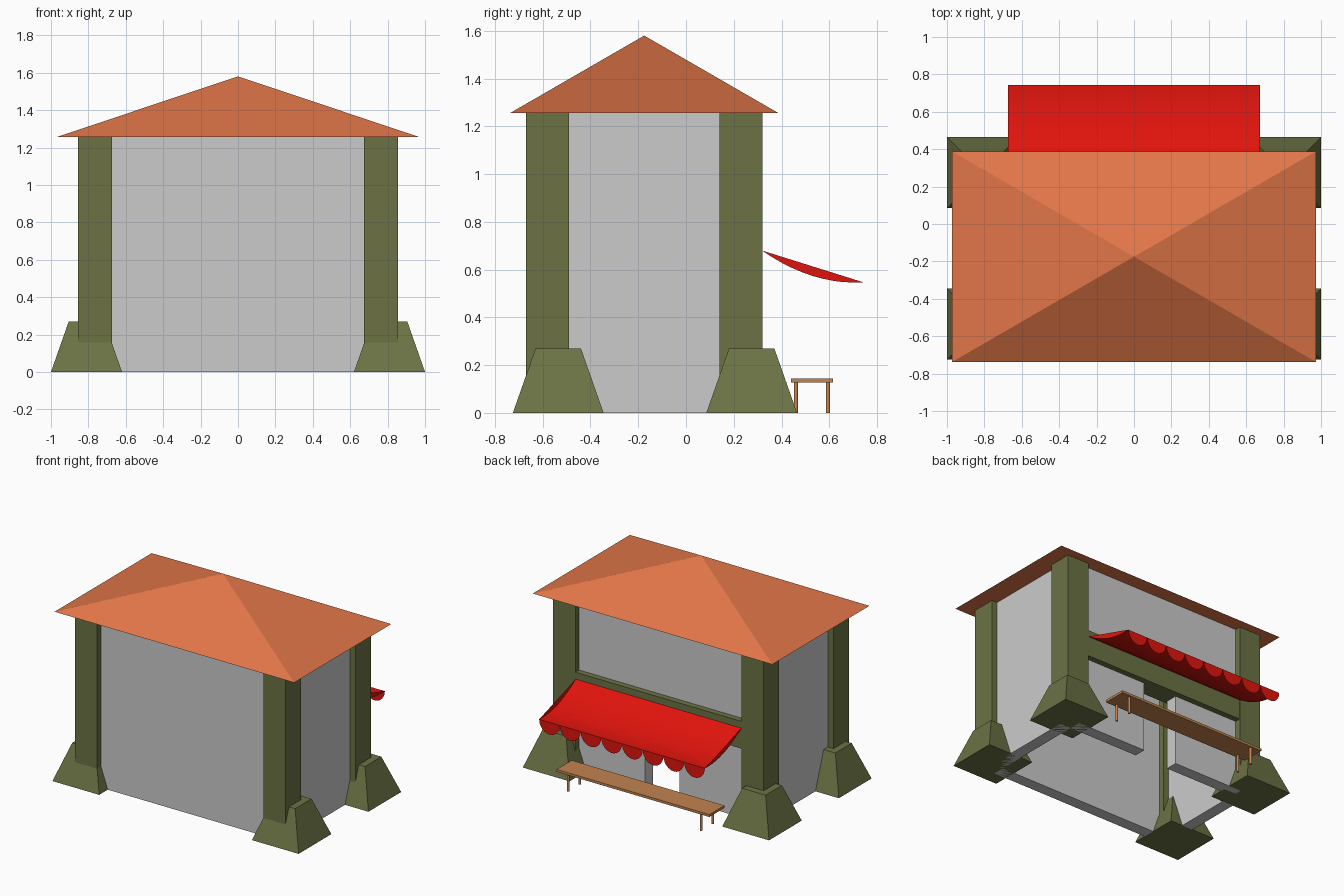
import bpy, bmesh, math

if "Cube" in bpy.data.objects:
    bpy.data.objects.remove(bpy.data.objects["Cube"])

CY = -0.175          # centre line of the building in y
EAVE = 1.255         # wall and pillar height


def material(name, rgb):
    m = bpy.data.materials.new(name)
    m.diffuse_color = (*rgb, 1)
    m.use_nodes = True
    m.node_tree.nodes["Principled BSDF"].inputs["Base Color"].default_value = m.diffuse_color
    return m


OLIVE = material("olive", (0.15, 0.17, 0.06))
TILE = material("terracotta", (0.75, 0.18, 0.065))
RED = material("red_cloth", (0.75, 0.007, 0.004))
WOOD = material("wood", (0.55, 0.23, 0.08))


def finish(name, bm, mat=None):
    bmesh.ops.recalc_face_normals(bm, faces=bm.faces[:])
    me = bpy.data.meshes.new(name)
    bm.to_mesh(me)
    bm.free()
    ob = bpy.data.objects.new(name, me)
    bpy.context.collection.objects.link(ob)
    if mat:
        me.materials.append(mat)
    return ob


def box(name, x, y, z, mat=None, taper=1.0):
    """Box from (min, max) ranges; taper scales the top face."""
    bm = bmesh.new()
    bmesh.ops.create_cube(bm, size=1)
    for v in bm.verts:
        s = taper if v.co.z > 0 else 1
        v.co = (sum(x) / 2 + v.co.x * s * (x[1] - x[0]),
                sum(y) / 2 + v.co.y * s * (y[1] - y[0]),
                sum(z) / 2 + v.co.z * (z[1] - z[0]))
    return finish(name, bm, mat)


# Corner pillars on flared bases
for side, sx in (("right", 1), ("left", -1)):
    for end, py in (("front", -0.58), ("back", 0.23)):
        px, by, bx = sx * 0.765, py + 0.045, sx * 0.81
        box(f"{end}_{side}_pillar", (px - .09, px + .09), (py - .09, py + .09), (.02, EAVE), OLIVE)
        box(f"{end}_{side}_base", (bx - .19, bx + .19), (by - .19, by + .19), (0, .27), OLIVE, 0.5)

# Walls, set back slightly from the pillar faces
T = 0.045
box("front_wall", (-.72, .72), (-.58 - T, -.58 + T), (0, EAVE))
for side, sx in (("right", 1), ("left", -1)):
    box(f"{side}_wall", (sx * .765 - T, sx * .765 + T), (-.535, .185), (0, EAVE))
    xs = sorted((sx * .14, sx * .72))
    box(f"back_wall_{side}", xs, (.23 - T, .23 + T), (0, .55))
box("back_wall_upper", (-.72, .72), (.23 - T, .23 + T), (.70, EAVE))

# Beam across the serving side
box("back_beam", (-.68, .68), (.16, .318), (.53, .73), OLIVE)

# Pyramid roof
bm = bmesh.new()
base = [bm.verts.new((x, CY + y, EAVE)) for x, y in
        ((-.973, -.563), (.973, -.563), (.973, .563), (-.973, .563))]
apex = bm.verts.new((0, CY, 1.58))
bm.faces.new(base)
for i in range(4):
    bm.faces.new((base[i], base[(i + 1) % 4], apex))
finish("roof", bm, TILE)

# Sagging awning sheet with closed ends
AX, N = 0.673, 10
profile = []
for i in range(N + 1):
    t = i / N
    profile.append((.318 + .424 * t, .68 - .133 * t - .16 * t * (1 - t)))
bm = bmesh.new()
rows = [[bm.verts.new((x, y, z)) for y, z in profile] for x in (-AX, AX)]
for i in range(N):
    bm.faces.new((rows[0][i], rows[1][i], rows[1][i + 1], rows[0][i + 1]))
for r in rows:
    bm.faces.new(r)
finish("awning", bm, RED)

# Scalloped awning edge
bm = bmesh.new()
R = AX / 8
for k in range(8):
    cx = -AX + R * (2 * k + 1)
    bm.faces.new([bm.verts.new((cx + R * math.cos(math.pi * j / 12), .742,
                                .547 - .09 * math.sin(math.pi * j / 12))) for j in range(13)])
finish("awning_scallops", bm, RED)

# Bench with round legs
box("bench_seat", (-.62, .62), (.44, .615), (.127, .145), WOOD)
for side, x in (("right", .54), ("left", -.54)):
    for end, y in (("inner", .461), ("outer", .595)):
        bm = bmesh.new()
        bmesh.ops.create_cone(bm, cap_ends=True, segments=12, radius1=.009, radius2=.009, depth=.128)
        bmesh.ops.translate(bm, verts=bm.verts, vec=(x, y, .064))
        finish(f"bench_leg_{side}_{end}", bm, WOOD)
